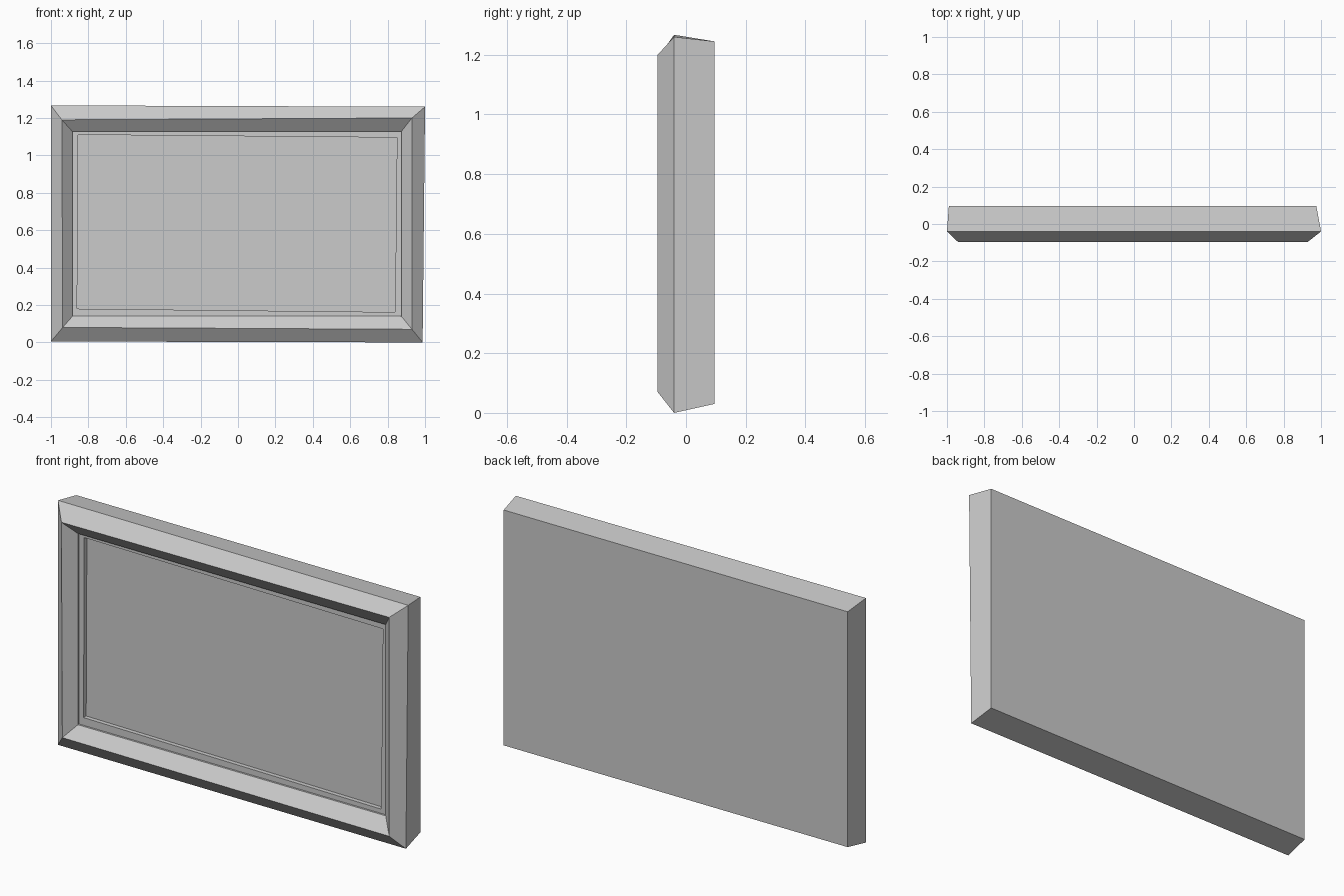
import bpy
import bmesh

if "Cube" in bpy.data.objects:
    bpy.data.objects.remove(bpy.data.objects["Cube"], do_unlink=True)

grey = bpy.data.materials.new("plain grey")
grey.use_nodes = True
colour = (0.6, 0.6, 0.6, 1)
grey.diffuse_color = colour
grey.node_tree.nodes["Principled BSDF"].inputs["Base Color"].default_value = colour


def loft(name, loops, cap_first=False, cap_last=False):
    """Bridge four-cornered loops; each is (y, four x-z corners)."""
    bm = bmesh.new()
    rings = [[bm.verts.new((x, y, z)) for x, z in corners] for y, corners in loops]
    for a, b in zip(rings, rings[1:]):
        for i in range(4):
            j = (i + 1) % 4
            bm.faces.new((a[i], a[j], b[j], b[i]))
    if cap_first:
        bm.faces.new(rings[0][::-1])
    if cap_last:
        bm.faces.new(rings[-1])
    mesh = bpy.data.meshes.new(name)
    bm.to_mesh(mesh)
    bm.free()
    mesh.materials.append(grey)
    obj = bpy.data.objects.new(name, mesh)
    bpy.context.collection.objects.link(obj)
    return obj


def rect(left, right, bottom, top):
    return [(left, bottom), (right, bottom), (right, top), (left, top)]


# Slightly uneven hand-made outlines, from back to front
back = rect(-0.99, 0.975, 0.03, 1.245)
edge = [(-1.0, 0.005), (0.987, 0.0), (1.0, 1.26), (-1.0, 1.267)]
ridge = [(-0.937, 0.08), (0.93, 0.07), (0.93, 1.2), (-0.942, 1.19)]
opening = rect(-0.885, 0.873, 0.14, 1.127)
picture = [(-0.86, 0.18), (0.84, 0.162), (0.85, 1.095), (-0.856, 1.11)]

# Frame with bevelled moulding, closed back and a stepped inner lip
loft("frame", [(0.095, back), (-0.04, edge), (-0.095, ridge),
               (-0.042, opening), (-0.032, opening), (-0.032, picture),
               (-0.01, picture)], cap_first=True)

# Recessed picture panel
loft("picture_panel", [(-0.01, picture)], cap_last=True)
